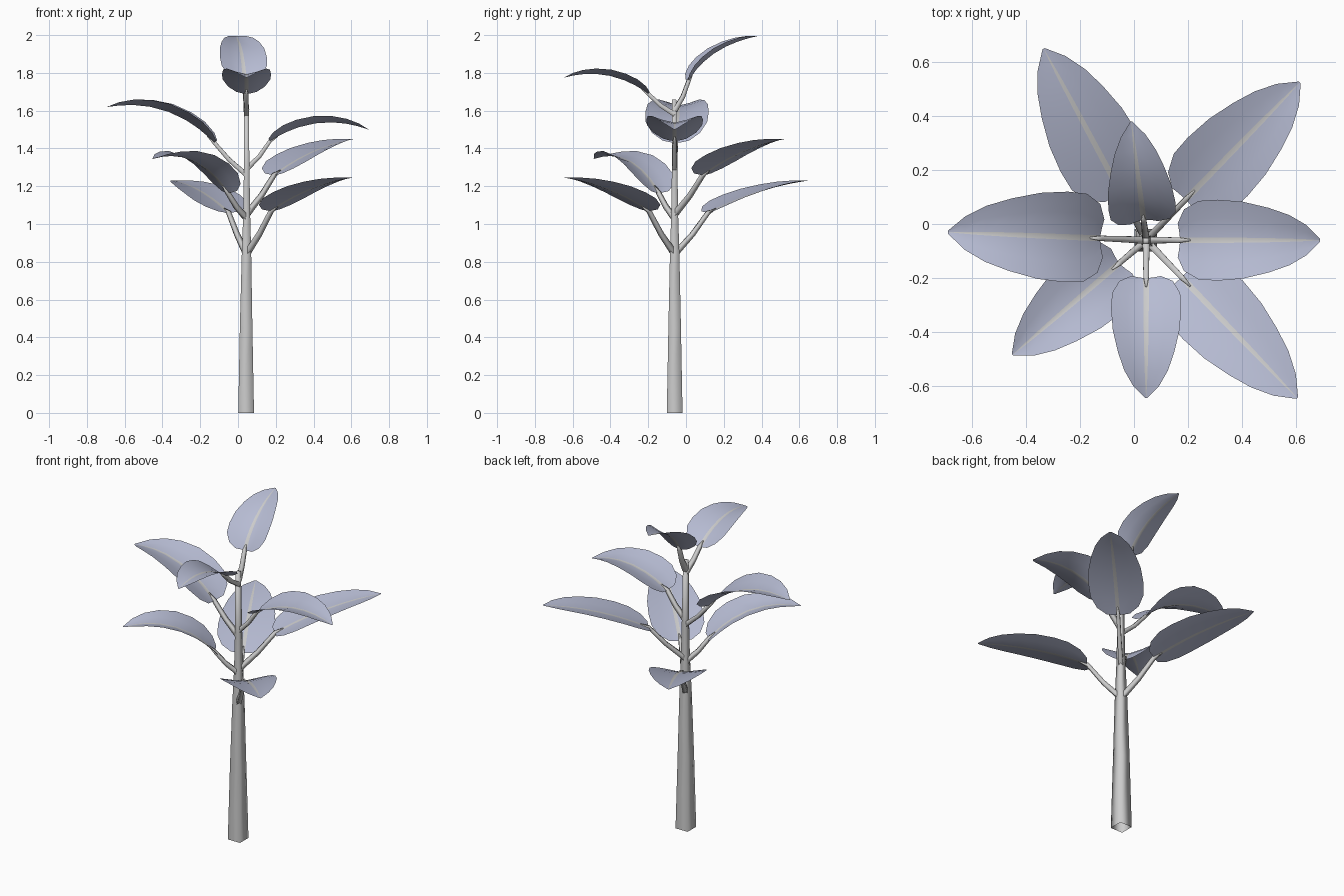
import bpy, bmesh, math
from mathutils import Vector

if "Cube" in bpy.data.objects:
    bpy.data.objects.remove(bpy.data.objects["Cube"])

CX, CY = 0.045, -0.06          # trunk axis


def material(name, rgb):
    m = bpy.data.materials.new(name)
    m.diffuse_color = (*rgb, 1)
    m.use_nodes = True
    m.node_tree.nodes["Principled BSDF"].inputs["Base Color"].default_value = m.diffuse_color
    return m


leaf_mat = material("leaf_blue", (0.47, 0.50, 0.65))
rib_mat = material("rib_grey", (0.68, 0.68, 0.66))


def finish(name, bm, mats=(), angle=50):
    me = bpy.data.meshes.new(name)
    bm.to_mesh(me)
    bm.free()
    ob = bpy.data.objects.new(name, me)
    bpy.context.collection.objects.link(ob)
    for m in mats:
        me.materials.append(m)
    bpy.ops.object.select_all(action='DESELECT')
    ob.select_set(True)
    bpy.context.view_layer.objects.active = ob
    bpy.ops.object.shade_smooth_by_angle(angle=math.radians(angle))
    return ob


def tube(name, pts, radii, side, sides=4):
    """Tapered tube along pts; side is the fixed sideways axis."""
    bm = bmesh.new()
    rings = []
    for i, p in enumerate(pts):
        tan = (pts[min(i + 1, len(pts) - 1)] - pts[max(i - 1, 0)]).normalized()
        up = tan.cross(side)
        ring = []
        for k in range(sides):
            a = 2 * math.pi * (k + 0.5) / sides
            ring.append(bm.verts.new(p + radii[i] * (math.cos(a) * side + math.sin(a) * up)))
        rings.append(ring)
    for a, b in zip(rings, rings[1:]):
        for k in range(sides):
            n = (k + 1) % sides
            bm.faces.new((a[k], a[n], b[n], b[k]))
    bm.faces.new(rings[-1])
    bmesh.ops.recalc_face_normals(bm, faces=bm.faces)
    return finish(name, bm, [rib_mat], 95)


# outline of a leaf: position along the midrib, relative half width
OUTLINE = [(0, 0.42), (0.06, 0.76), (0.17, 0.97), (0.3, 1.0), (0.47, 0.95),
           (0.64, 0.80), (0.78, 0.62), (0.9, 0.37), (1, 0.03)]


def leaf(name, dx, dy, z_start, base, mid, tip_z, half_w, cup=0.30):
    """Leaf pointing to offset (dx, dy); base and mid are (radius, z)."""
    reach = math.hypot(dx, dy)
    out = Vector((dx / reach, dy / reach, 0))
    side = Vector((-out.y, out.x, 0))
    origin = Vector((CX, CY, 0))

    def at(r, z):
        return origin + out * r + Vector((0, 0, z))

    b, m, e = at(*base), at(*mid), at(reach, tip_z)

    def rib(t):
        return b * (2 * (t - .5) * (t - 1)) + m * (4 * t * (1 - t)) + e * (2 * t * (t - .5))

    # blade cupped upward, with a pale tapering midrib strip down the middle
    bm = bmesh.new()
    rows = []
    for t, w in OUTLINE:
        tan = (rib(t + 0.01) - rib(t - 0.01)).normalized()
        up = tan.cross(side)
        hw = half_w * w
        s = 0.011 * (1 - t) / hw + 0.05 * t
        rows.append([bm.verts.new(rib(t) + side * hw * u
                                  + up * cup * hw * max(0, abs(u) - s) ** 1.3)
                     for u in (-1, -0.55, -s, s, 0.55, 1)])
    for r0, r1 in zip(rows, rows[1:]):
        for k in range(5):
            f = bm.faces.new((r0[k], r1[k], r1[k + 1], r0[k + 1]))
            f.material_index = 1 if k == 2 else 0
    finish(name + "_blade", bm, [leaf_mat, rib_mat])

    # stalk from the trunk to the blade
    s = at(0, z_start)
    bend = (s + b) / 2 + Vector((0, 0, -0.006)) + out * 0.006
    tube(name + "_stalk", [s, bend, b, rib(0.08)], [0.019, 0.016, 0.014, 0.004], side)


# square tapered trunk
trunk_pts = [Vector((x, y, z)) for x, y, z in (
    (0.043, -0.06, 0), (0.043, -0.06, 0.45), (0.045, -0.06, 0.85),
    (0.046, -0.06, 1.05), (0.046, -0.06, 1.28), (0.045, -0.063, 1.66))]
tube("trunk", trunk_pts, [0.059, 0.047, 0.035, 0.026, 0.021, 0.016], Vector((1, 0, 0)))

# leaves in pairs, lowest first
leaf("low_front_right_leaf", 0.560, -0.585, 0.84, (0.19, 1.07), (0.49, 1.185), 1.245, 0.155, 0.16)
leaf("low_back_left_leaf", -0.380, 0.710, 0.84, (0.20, 1.06), (0.50, 1.17), 1.23, 0.160, 0.16)
leaf("middle_back_right_leaf", 0.570, 0.585, 1.05, (0.21, 1.26), (0.51, 1.385), 1.45, 0.155, 0.18)
leaf("middle_front_left_leaf", -0.495, -0.425, 1.03, (0.13, 1.165), (0.37, 1.335), 1.345, 0.145)
leaf("upper_right_leaf", 0.645, 0.0, 1.29, (0.125, 1.44), (0.38, 1.535), 1.50, 0.150)
leaf("upper_left_leaf", -0.735, 0.03, 1.26, (0.17, 1.43), (0.43, 1.60), 1.62, 0.168)
leaf("top_front_leaf", 0.0, -0.585, 1.58, (0.14, 1.69), (0.355, 1.787), 1.775, 0.130)
leaf("top_back_leaf", -0.055, 0.44, 1.60, (0.075, 1.76), (0.22, 1.91), 1.995, 0.125)
